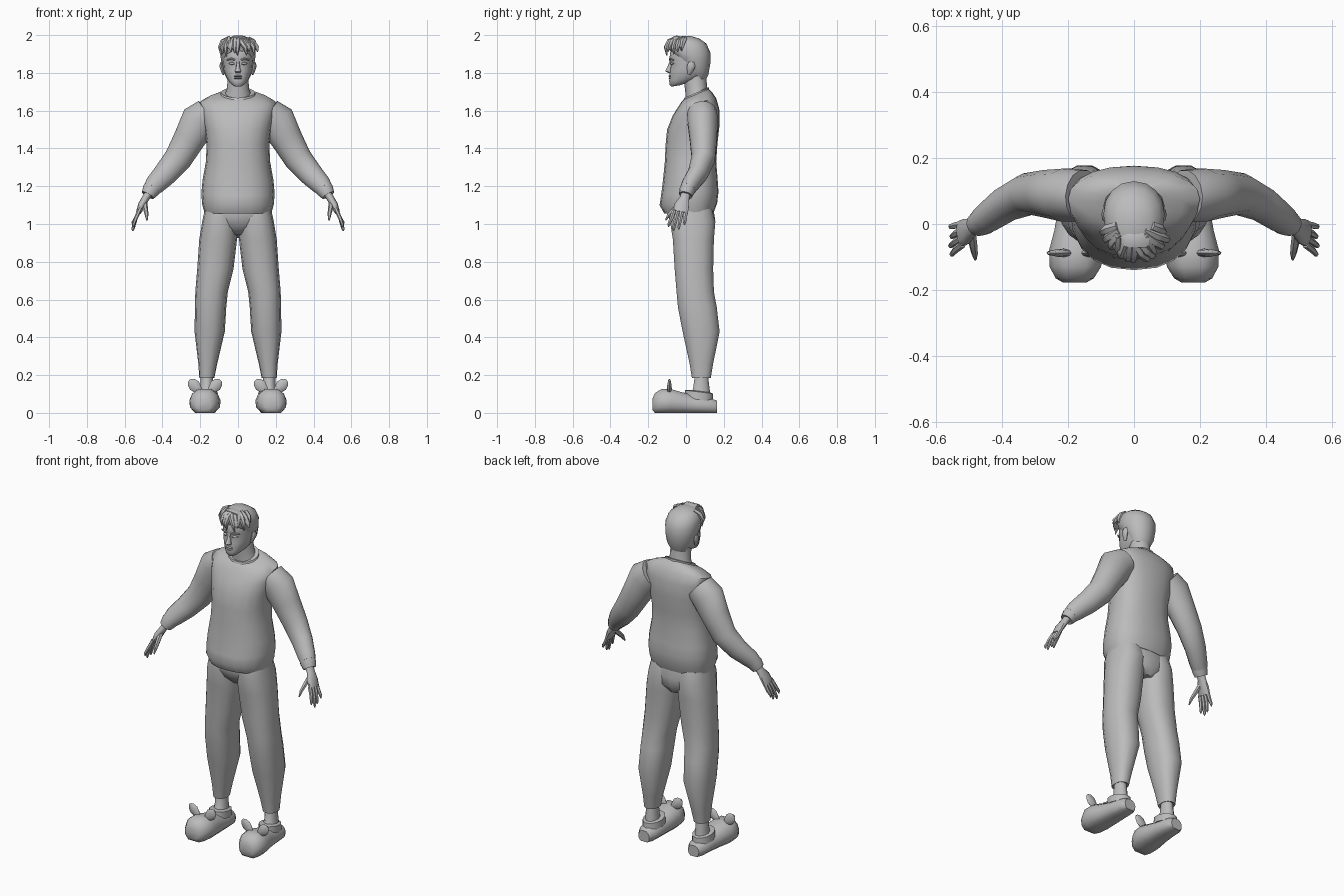
import bpy, bmesh, math, random
from mathutils import Vector

random.seed(4)
grey = bpy.data.materials.new("plain grey")
grey.diffuse_color = (0.5, 0.5, 0.5, 1)


def build(name, rings, mirror=False, angle=50):
    """Skin a list of equal rings of points, with capped ends."""
    bm = bmesh.new()
    vs = [[bm.verts.new(p) for p in r] for r in rings]
    n = len(vs[0])
    for a, b in zip(vs, vs[1:]):
        for i in range(n):
            j = (i + 1) % n
            bm.faces.new((a[i], a[j], b[j], b[i]))
    bm.faces.new(vs[0][::-1])
    bm.faces.new(vs[-1])
    bmesh.ops.recalc_face_normals(bm, faces=bm.faces)
    me = bpy.data.meshes.new(name)
    bm.to_mesh(me)
    bm.free()
    me.materials.append(grey)
    ob = bpy.data.objects.new(name, me)
    bpy.context.collection.objects.link(ob)
    if mirror:
        ob.modifiers.new("mirror", 'MIRROR')
    bpy.ops.object.select_all(action='DESELECT')
    ob.select_set(True)
    bpy.context.view_layer.objects.active = ob
    bpy.ops.object.shade_smooth_by_angle(angle=math.radians(angle))
    return ob


def spow(v, e):
    return math.copysign(abs(v) ** e, v)


def loft(name, rows, n=16, mid=0.5, e=0.85, mirror=False):
    """rows: centre x, half width, front y, front z, back y, back z."""
    rings = []
    for cx, hw, yf, zf, yb, zb in rows:
        ym = yf + (yb - yf) * mid
        ring = []
        for i in range(n):
            t = 2 * math.pi * i / n
            s = spow(math.sin(t), e)
            y = ym + s * ((yb - ym) if s > 0 else (ym - yf))
            z = zf + (zb - zf) * (y - yf) / (yb - yf)
            ring.append((cx + hw * spow(math.cos(t), e), y, z))
        rings.append(ring)
    return build(name, rings, mirror)


def tube(name, pts, n=8, mirror=True):
    """pts: x, y, z, radius in the front plane, radius in depth."""
    c = [Vector(p[:3]) for p in pts]
    rings = []
    for i, p in enumerate(pts):
        t = (c[min(i + 1, len(c) - 1)] - c[max(i - 1, 0)]).normalized()
        a = t.cross(Vector((0, 1, 0))).normalized()
        b = a.cross(t)
        rings.append([c[i] + a * p[3] * math.cos(2 * math.pi * k / n)
                      + b * p[4] * math.sin(2 * math.pi * k / n) for k in range(n)])
    return build(name, rings, mirror)


# Sweater body, with tucked hem and collar band
loft("sweater", [
    (0, .150, -.085, 1.060, .130, 1.060), (0, .178, -.115, 1.055, .148, 1.065),
    (0, .190, -.140, 1.100, .165, 1.110), (0, .194, -.132, 1.150, .172, 1.170),
    (0, .188, -.122, 1.230, .168, 1.230), (0, .170, -.112, 1.330, .160, 1.330),
    (0, .166, -.108, 1.420, .166, 1.420), (0, .178, -.100, 1.500, .177, 1.520),
    (0, .196, -.070, 1.575, .176, 1.610), (0, .200, -.040, 1.622, .160, 1.665),
    (0, .150, -.025, 1.645, .140, 1.695), (0, .090, -.010, 1.660, .120, 1.715)],
    n=20, mid=.58)
loft("collar", [(0, .094, -.016, 1.650, .123, 1.708), (0, .090, -.010, 1.668, .121, 1.724),
                (0, .074, .002, 1.668, .110, 1.722)], e=1)

# Sleeves and cuffs
tube("sleeve", [
    (.155, .085, 1.585, .085, .080), (.205, .088, 1.545, .100, .082),
    (.258, .092, 1.450, .084, .074), (.318, .092, 1.345, .074, .064),
    (.385, .062, 1.265, .064, .054), (.440, .022, 1.208, .054, .046),
    (.458, .010, 1.186, .046, .042)], n=14)
tube("cuff", [(.450, .015, 1.196, .047, .043), (.462, .006, 1.178, .046, .042),
              (.478, -.002, 1.152, .036, .036), (.474, 0, 1.158, .024, .026)], n=12)

# Hands
tube("palm", [(.468, .002, 1.170, .022, .026), (.490, -.008, 1.135, .020, .027),
              (.510, -.022, 1.100, .020, .040), (.526, -.030, 1.062, .014, .042)], n=10)
for k, (y, tip, drop) in enumerate([(-.062, -.092, .985), (-.041, -.066, .962),
                                    (-.020, -.038, .970), (-.001, -.008, .995)]):
    x = .553 + .004 * (k % 2)
    tube("finger", [(.521, y, 1.075, .011, .012), (.541, (y + tip) / 2, 1.030, .010, .011),
                    (x, tip, drop + .012, .008, .008), (x, tip, drop, .003, .003)], n=6)
tube("thumb", [(.494, -.020, 1.118, .013, .014), (.489, -.060, 1.080, .013, .014),
               (.484, -.090, 1.050, .010, .011), (.482, -.108, 1.020, .004, .004)], n=6)

# Trousers: hips and legs
loft("trouser_hips", [(0, .050, -.030, .945, .125, .925), (0, .130, -.070, .985, .150, .965),
                      (0, .172, -.095, 1.040, .155, 1.020), (0, .170, -.090, 1.080, .145, 1.080)])
loft("trouser_leg", [
    (.165, .032, .045, .190, .120, .190), (.165, .040, .030, .185, .132, .185),
    (.160, .050, .018, .260, .145, .260), (.150, .080, -.020, .430, .180, .430),
    (.145, .083, -.045, .560, .165, .560), (.140, .086, -.052, .640, .150, .640),
    (.120, .096, -.062, .760, .146, .760), (.105, .100, -.072, .920, .150, .920),
    (.096, .092, -.090, 1.030, .158, 1.010), (.090, .085, -.080, 1.080, .140, 1.080)],
    n=14, mirror=True)

# Ankles and slippers
loft("ankle", [(.165, .045, .000, .080, .135, .070), (.165, .036, .035, .125, .128, .120),
               (.165, .032, .045, .200, .118, .200)], n=10, e=1, mirror=True)
rings = []
for y, cx, hw, top in [(-.178, .180, .035, .075), (-.165, .180, .058, .108),
                       (-.130, .178, .078, .130), (-.080, .175, .083, .130),
                       (-.020, .170, .072, .112), (.060, .166, .062, .092),
                       (.130, .165, .056, .080), (.165, .165, .036, .066)]:
    low = .015 if y == -.178 else 0
    prof = [(.62, 0), (.95, .22), (1, .5), (.82, .78), (.42, .97),
            (-.42, .97), (-.82, .78), (-1, .5), (-.95, .22), (-.62, 0)]
    rings.append([(cx + hw * u, y, low + (top - low) * v) for u, v in prof])
build("slipper", rings, True)
loft("slipper_opening", [(.165, .058, -.010, .080, .145, .060), (.165, .056, -.005, .120, .142, .102),
                         (.165, .040, .015, .122, .130, .108)], n=12, e=1, mirror=True)
# Flat round ears on the slippers
for s in (-1, 1):
    tube("slipper_ear", [(.175 + s * u, -.088, z, w, d) for u, z, w, d in
                         [(.020, .108, .012, .008), (.038, .125, .024, .013),
                          (.056, .145, .032, .012), (.074, .163, .024, .008),
                          (.084, .172, .008, .004)]], n=8)

# Neck and head
loft("neck", [(0, .080, .000, 1.640, .115, 1.690), (0, .058, -.004, 1.700, .112, 1.730),
              (0, .055, -.015, 1.790, .105, 1.790)], n=12, e=1)
loft("head", [
    (0, .022, -.076, 1.727, -.030, 1.735), (0, .040, -.086, 1.737, .020, 1.752),
    (0, .056, -.089, 1.757, .070, 1.770), (0, .068, -.087, 1.785, .095, 1.790),
    (0, .077, -.086, 1.815, .108, 1.815), (0, .080, -.080, 1.845, .116, 1.845),
    (0, .083, -.088, 1.872, .122, 1.872), (0, .083, -.084, 1.910, .120, 1.910),
    (0, .070, -.060, 1.955, .095, 1.955)], mid=.55, e=.9)

# Face
loft("nose", [(0, .012, -.094, 1.800, -.070, 1.800), (0, .017, -.110, 1.808, -.070, 1.808),
              (0, .010, -.100, 1.830, -.070, 1.830), (0, .008, -.086, 1.862, -.070, 1.862)], n=8)
for z, d in ((1.783, -.094), (1.772, -.093)):
    loft("lip", [(0, .020, d + .006, z - .006, -.06, z - .006), (0, .025, d, z, -.06, z),
                 (0, .016, d + .005, z + .005, -.06, z + .005)], n=10, e=1)
tube("eyebrow", [(.014, -.086, 1.868, .004, .005), (.034, -.086, 1.875, .006, .006),
                 (.060, -.066, 1.868, .003, .004)], n=6)
tube("eye", [(.018, -.077, 1.848, .002, .004), (.026, -.078, 1.850, .007, .006),
             (.038, -.074, 1.850, .007, .006), (.048, -.066, 1.849, .002, .004)], n=8)
tube("ear", [(.076, .015, 1.792, .006, .008), (.082, .022, 1.812, .009, .016),
             (.089, .028, 1.838, .010, .022), (.086, .028, 1.858, .006, .014)], n=8)

# Hair cap and swept locks
loft("hair", [
    (0, .070, -.070, 1.915, .098, 1.750), (0, .087, -.086, 1.918, .118, 1.790),
    (0, .093, -.094, 1.940, .129, 1.850), (0, .093, -.094, 1.956, .130, 1.905),
    (0, .080, -.080, 1.978, .108, 1.955), (0, .052, -.050, 1.990, .070, 1.982),
    (0, .018, -.010, 1.996, .030, 1.994)], mid=.55, e=.95)
for i in range(13):
    a = math.radians(-165 + 150 * i / 12)
    ca, sa = math.cos(a), math.sin(a)
    drop = random.uniform(1.885, 1.92)
    side = random.uniform(-.005, .02)
    tube("hair_lock", [(.055 * ca - side, .01 + .06 * sa, 1.984, .010, .014),
                       (.082 * ca, .01 + .100 * sa, 1.965, .016, .016),
                       (.094 * ca + side, .005 + .112 * sa, 1.935, .013, .012),
                       (.090 * ca + 1.5 * side, .005 + .108 * sa, drop, .002, .002)],
         n=6, mirror=False)
tube("hair_crest", [(-.055, -.030, 1.972, .008, .010), (-.020, -.050, 1.986, .012, .024),
                    (.030, -.050, 1.984, .013, .026), (.080, -.030, 1.955, .004, .006)],
     n=6, mirror=False)
